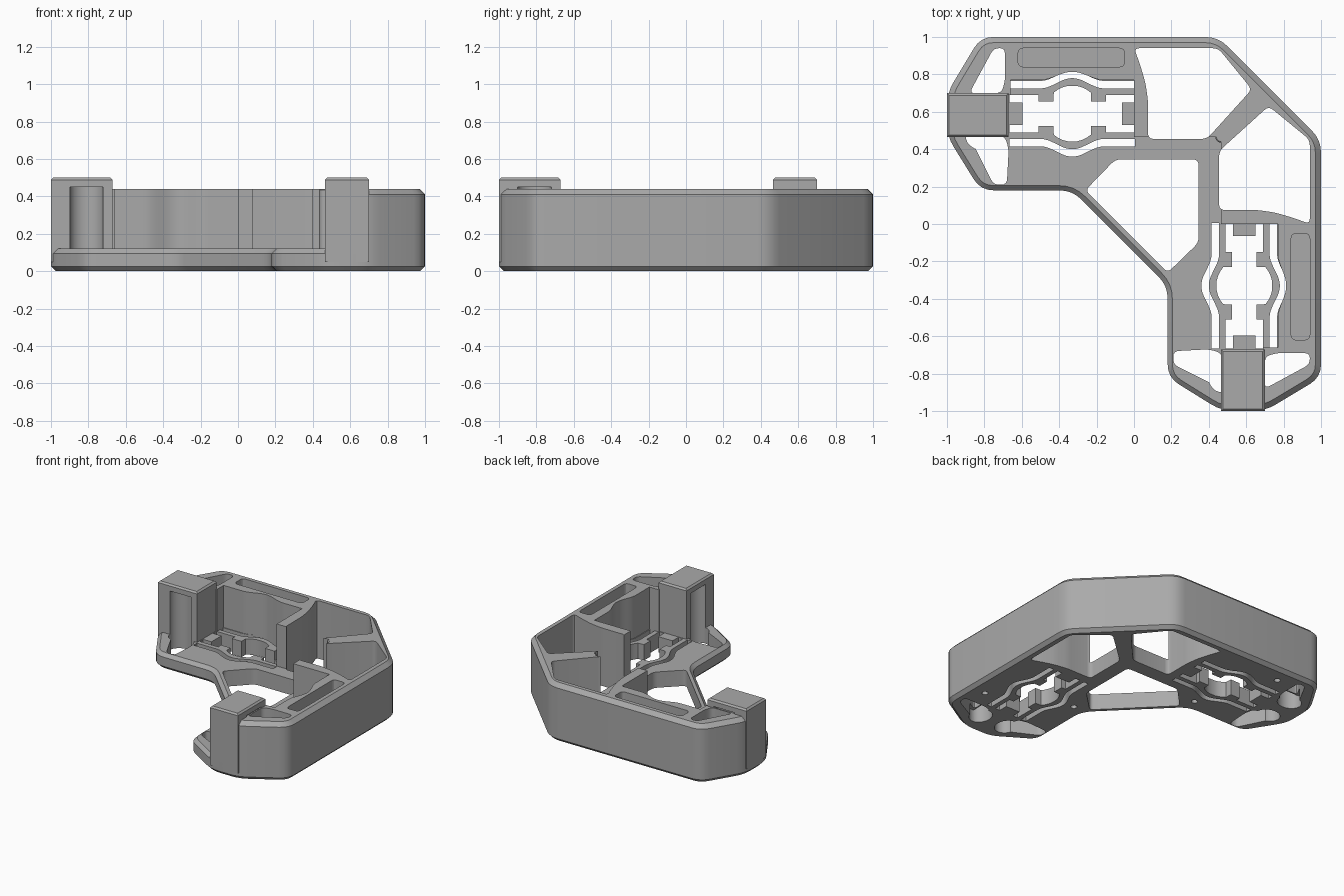
import bpy, bmesh, math
from mathutils import Vector

cube = bpy.data.objects.get("Cube")
if cube:
    bpy.data.objects.remove(cube)

grey = bpy.data.materials.new("plain grey")
grey.use_nodes = True
grey.diffuse_color = (0.4, 0.4, 0.4, 1)
grey.node_tree.nodes["Principled BSDF"].inputs["Base Color"].default_value = (0.4, 0.4, 0.4, 1)


def swap(points):
    """Mirror a profile across the diagonal that joins the two arms."""
    return [(y, x) for x, y in points]


def rounded(points, radius, steps=4):
    """Round each corner of a polygon."""
    out = []
    for i, p in enumerate(points):
        p = Vector(p)
        a, b = Vector(points[i - 1]) - p, Vector(points[(i + 1) % len(points)]) - p
        start = p + a.normalized() * min(radius, a.length * 0.45)
        end = p + b.normalized() * min(radius, b.length * 0.45)
        for k in range(steps + 1):
            t = k / steps
            out.append(tuple(start * (1 - t) ** 2 + p * 2 * t * (1 - t) + end * t * t))
    return out


def ellipse(cx, cy, rx, ry, n=24):
    return [(cx + rx * math.cos(k * math.tau / n), cy + ry * math.sin(k * math.tau / n))
            for k in range(n)]


def prism(name, points, low, high, chamfer=0, levels=()):
    """Extrude a profile, chamfering its edges at the given heights."""
    bm = bmesh.new()
    face = bm.faces.new([bm.verts.new((x, y, low)) for x, y in points])
    top = bmesh.ops.extrude_face_region(bm, geom=[face])["geom"]
    for v in top:
        if isinstance(v, bmesh.types.BMVert):
            v.co.z = high
    bmesh.ops.recalc_face_normals(bm, faces=bm.faces[:])
    edges = [e for e in bm.edges
             if any(all(abs(v.co.z - z) < 1e-4 for v in e.verts) for z in levels)]
    if chamfer:
        bmesh.ops.bevel(bm, geom=edges, offset=chamfer, segments=1, affect='EDGES')
    mesh = bpy.data.meshes.new(name)
    bm.to_mesh(mesh)
    bm.free()
    mesh.materials.append(grey)
    obj = bpy.data.objects.new(name, mesh)
    bpy.context.collection.objects.link(obj)
    return obj


def activate(obj):
    bpy.ops.object.select_all(action='DESELECT')
    obj.select_set(True)
    bpy.context.view_layer.objects.active = obj


def cut(obj, profiles, low=-1, high=2):
    """Cut profiles through an object, on both arms."""
    for profile in profiles:
        for points in (profile, swap(profile)):
            cutter = prism("cutter", points, low, high)
            cutter.hide_render = True
            mod = obj.modifiers.new("cut", 'BOOLEAN')
            mod.object, mod.solver = cutter, 'EXACT'
            activate(obj)
            bpy.ops.object.modifier_apply(modifier=mod.name)
            bpy.data.objects.remove(cutter)


# Outer profile, one half mirrored to the other
half = [(-0.33, 0.18), (-0.82, 0.18), (-1, 0.47), (-1, 0.7), (-0.82, 1), (0.45, 1)]
outline = rounded(half + swap(half)[::-1], 0.07)

# Openings through the frame
back_window = rounded([(0, 0.94), (0.45, 0.94), (0.63, 0.72), (0.39, 0.455), (0.075, 0.455),
                       (0.075, 0.66), (0.06, 0.76), (0.03, 0.86)], 0.03)
end_window = rounded([(-0.88, 0.7), (-0.75, 0.94), (-0.69, 0.94), (-0.69, 0.76), (-0.71, 0.7)], 0.03)
low_window = rounded([(-0.88, 0.47), (-0.69, 0.47), (-0.67, 0.4), (-0.68, 0.21), (-0.75, 0.21)], 0.03)
inner = [(-0.26, 0.18), (-0.1, 0.345), (0.345, 0.345), (0.345, -0.1), (0.18, -0.26)]
inner_window = rounded(inner, 0.03)
wall_pocket = rounded([(-0.62, 0.84), (-0.05, 0.84), (-0.05, 0.94), (-0.62, 0.94)], 0.03)
hollows = [ellipse(-0.81, y, 0.09, 0.075) for y in (0.47, 0.7)]

# Flexible clip: two bowed slots and a central cutout
CX, CY = -0.33, 0.59


def bow(x):
    return 0.155 + (0.0275 * (1 + math.cos(math.pi * x / 0.17)) if abs(x) < 0.17 else 0)


xs = [-0.335 + 0.67 * k / 40 for k in range(41)]
slots = []
for side in (-1, 1):
    strip = [(x, bow(x) + 0.02) for x in xs] + [(x, bow(x) - 0.02) for x in xs[::-1]]
    slots.append([(CX + x, CY + side * y) for x, y in strip])
quarter = [(0.265, 0.06), (0.335, 0.06), (0.335, 0.1), (0.18, 0.1), (0.18, 0.065), (0.1, 0.065)]
quarter += [(0.15 * math.sin(a), 0.15 * math.cos(a)) for a in (0.72, 0.54, 0.36, 0.18)]
upper = quarter + [(-x, y) for x, y in quarter[::-1]]
clip_hole = [(CX + x, CY + y) for x, y in upper + [(x, -y) for x, y in upper[::-1]]]

# Low floor plate
floor = prism("floor_plate", outline, 0, 0.12, 0.025, (0, 0.12))
cut(floor, [back_window, end_window, low_window, clip_hole] + slots + hollows)
cut(floor, [inner_window])
cut(floor, [ellipse(-0.55, 0.88, 0.022, 0.022, 12), ellipse(-0.3, 0.29, 0.022, 0.022, 12)], -1, 0.05)

# Tall back wall, open over the floor
wall = prism("back_wall", outline, 0.09, 0.44, 0.03, (0.44,))
bulge = [(CX + x, 0.77 + (bow(x) - 0.155) * 0.8) for x in xs[4:-4]]
edge = [(-1.2, 0.69), (-0.66, 0.69), (-0.66, 0.77)] + bulge + [(0, 0.77), (0, 0.465), (0.465, 0.465)]
open_area = edge + swap(edge[:-1])[::-1] + [(-1.2, -1.2)]
cutter = prism("cutter", open_area, -1, 2)
cutter.hide_render = True
mod = wall.modifiers.new("open", 'BOOLEAN')
mod.object, mod.solver = cutter, 'EXACT'
activate(wall)
bpy.ops.object.modifier_apply(modifier=mod.name)
bpy.data.objects.remove(cutter)
cut(wall, [back_window, end_window, wall_pocket])

# Rounded end of the diagonal rib
rib_end = prism("rib_end", ellipse(0.465, 0.465, 0.03, 0.03, 16), 0.1, 0.44, 0.006, (0.44,))

# End blocks, hollowed on both sides
block = [(-1, 0.465), (-0.67, 0.465), (-0.67, 0.7), (-1, 0.7)]
blocks = [prism(name, points, 0.05, 0.5, 0.012, (0.5,))
          for name, points in (("right_end_block", block), ("front_end_block", swap(block)))]
for b in blocks:
    cut(b, hollows, -1, 0.45)

for obj in [floor, wall, rib_end] + blocks:
    activate(obj)
    bpy.ops.object.shade_smooth_by_angle(angle=math.radians(28))
